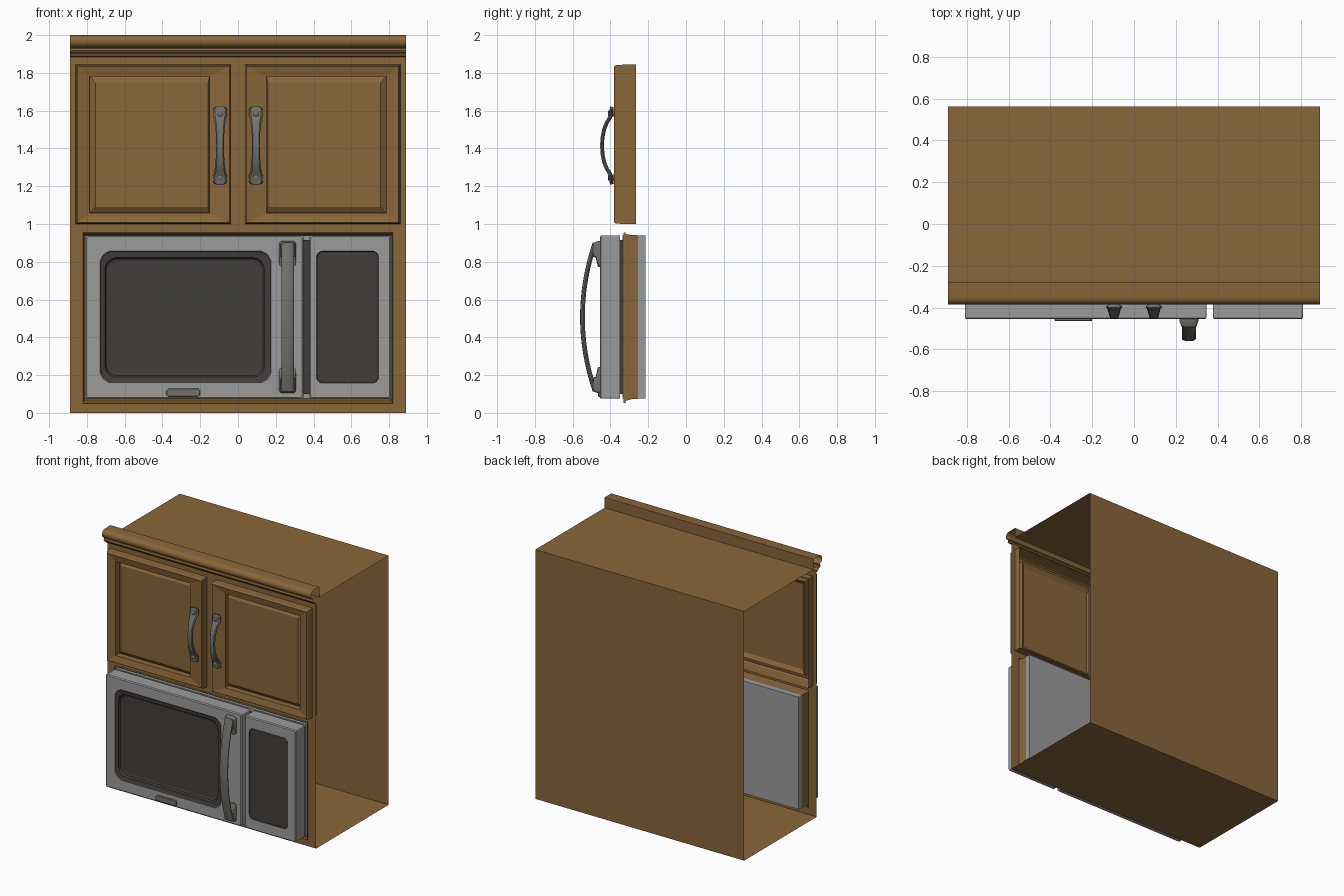
import bpy, bmesh, math
from mathutils import Vector

if "Cube" in bpy.data.objects:
    bpy.data.objects.remove(bpy.data.objects["Cube"])


def material(name, rgb):
    m = bpy.data.materials.new(name)
    m.diffuse_color = (*rgb, 1)
    m.use_nodes = True
    m.node_tree.nodes["Principled BSDF"].inputs["Base Color"].default_value = m.diffuse_color
    return m


WOOD = material("wood", (0.25, 0.135, 0.042))
STEEL = material("steel", (0.33, 0.33, 0.335))
DARK = material("dark_glass", (0.055, 0.047, 0.043))
METAL = material("handle_metal", (0.17, 0.165, 0.15))


def make(name, verts, faces, mat, smooth=False):
    me = bpy.data.meshes.new(name)
    me.from_pydata([tuple(v) for v in verts], [], faces)
    bm = bmesh.new()
    bm.from_mesh(me)
    bmesh.ops.recalc_face_normals(bm, faces=bm.faces[:])
    bm.to_mesh(me)
    bm.free()
    ob = bpy.data.objects.new(name, me)
    bpy.context.collection.objects.link(ob)
    me.materials.append(mat)
    if smooth:
        bpy.ops.object.select_all(action='DESELECT')
        ob.select_set(True)
        bpy.context.view_layer.objects.active = ob
        bpy.ops.object.shade_smooth_by_angle(angle=math.radians(35))
    return ob


def loft(name, loops, mat, start=False, end=True, smooth=False):
    """Bridge closed loops of equal length, optionally capping the ends."""
    n = len(loops[0])
    verts = [v for lp in loops for v in lp]
    faces = [(k * n + i, k * n + (i + 1) % n, (k + 1) * n + (i + 1) % n, (k + 1) * n + i)
             for k in range(len(loops) - 1) for i in range(n)]
    if start:
        faces.append(tuple(range(n)))
    if end:
        faces.append(tuple(range(len(verts) - n, len(verts))))
    return make(name, verts, faces, mat, smooth)


def rect(x0, x1, z0, z1, y):
    return [(x0, y, z0), (x1, y, z0), (x1, y, z1), (x0, y, z1)]


def rrect(x0, x1, z0, z1, y, r=0.01, n=6):
    pts = []
    for q, (cx, cz) in enumerate([(x1 - r, z1 - r), (x0 + r, z1 - r), (x0 + r, z0 + r), (x1 - r, z0 + r)]):
        for i in range(n + 1):
            a = math.pi / 2 * (q + i / n)
            pts.append((cx + r * math.cos(a), y, cz + r * math.sin(a)))
    return pts


def extrude_x(name, prof, mat, smooth=False, w=0.89):
    n = len(prof)
    verts = [(s * w, y, z) for s in (-1, 1) for y, z in prof]
    return make(name, verts, [(i, i + 1, n + i + 1, n + i) for i in range(n - 1)], mat, smooth)


def strap(name, x, path, thick, mat):
    """Curved flat bar; path entries are (y, z, half width)."""
    loops = []
    for i, (y, z, w) in enumerate(path):
        a, b = path[max(i - 1, 0)], path[min(i + 1, len(path) - 1)]
        t = Vector((0, b[0] - a[0], b[1] - a[1])).normalized()
        nrm = Vector((0, -t.z, t.y))
        c, h = Vector((x, y, z)), thick / 2
        sec = [(-1, -.3), (-.75, -1), (.75, -1), (1, -.3), (1, .3), (.75, 1), (.25, 1.25),
               (-.25, 1.25), (-.75, 1), (-1, .3)]
        loops.append([c + Vector((u * w, 0, 0)) + nrm * v * h for u, v in sec])
    return loft(name, loops, mat, start=True, smooth=True)


FRAME_Y = -0.32

# Open-sided carcass: floor, back and top
extrude_x("cabinet_carcass", [(FRAME_Y, 0), (0.563, 0), (0.563, 1.92), (-0.28, 1.92)], WOOD)

# Face frame with three openings
xs = [-.89, -.86, -.82, -.038, .038, .82, .86, .89]
zs = [0, .05, .955, 1, 1.845, 1.89]
cells = []
for i in range(7):
    for j in range(5):
        appliance = j == 1 and 2 <= i <= 4
        doors = j == 3 and i in (1, 2, 4, 5)
        if not (appliance or doors):
            cells.append((i * 6 + j, (i + 1) * 6 + j, (i + 1) * 6 + j + 1, i * 6 + j + 1))
make("face_frame", [(x, FRAME_Y, z) for x in xs for z in zs], cells, WOOD)

# Crown moulding: bead below, rounded roll on top
crown = [(FRAME_Y, 1.885), (-.335, 1.888), (-.345, 1.905), (-.36, 1.908), (-.365, 1.918), (-.36, 1.93), (-.345, 1.935)]
crown += [(-.352 - .033 * math.cos(a), 1.967 + .033 * math.sin(a))
          for a in [math.pi * (k / 8 - .5) for k in range(9)]]
crown += [(-.28, 2.0), (-.28, 1.92)]
extrude_x("crown_moulding", crown, WOOD, smooth=True)

for side, label in ((-1, "left"), (1, "right")):
    # Door: outer wall, mitred frame, groove and raised panel
    def r(a, b, z0, z1, y):
        return rect(side * a, side * b, z0, z1, y)
    loft(label + "_door", [
        r(.038, .86, 1.0, 1.845, -.265), r(.038, .86, 1.0, 1.845, -.31),
        r(.038, .858, 1.002, 1.841, -.37), r(.045, .851, 1.009, 1.834, -.38),
        r(.15, .785, 1.058, 1.782, -.368), r(.152, .783, 1.06, 1.78, -.325),
        r(.158, .755, 1.09, 1.748, -.345)], WOOD)

    # Arched door pull with scalloped feet and screws
    cx, zc = side * .095, 1.415
    half = [(.205, -.392, .018), (.2, -.394, .03), (.19, -.396, .038), (.178, -.397, .033),
            (.165, -.398, .038), (.15, -.403, .033), (.125, -.419, .028), (.09, -.434, .024),
            (.045, -.443, .021)]
    path = [(y, zc + d, w) for d, y, w in half] + [(-.446, zc, .02)]
    path += [(y, zc - d, w) for d, y, w in reversed(half)]
    strap(label + "_door_pull", cx, path, .018, METAL)
    for z, end in ((zc + .17, "top"), (zc - .17, "bottom")):
        disc = lambda rad, y: rrect(cx - rad, cx + rad, z - rad, z + rad, y, rad * .999, 4)
        loft(f"{label}_pull_screw_{end}", [disc(.016, -.38), disc(.016, -.41), disc(.01, -.414)],
             METAL, smooth=True)

# Wooden trim around the appliance opening
loft("opening_trim", [rect(-.82 + d, .82 - d, .05 + e, .955 - f, y) for d, e, f, y in
     ((0, 0, 0, FRAME_Y), (.001, .003, .002, -.332), (.005, .012, .008, -.325),
      (.009, .022, .013, -.29), (.01, .025, .015, -.255))], WOOD, end=False)

# Oven body and dark gasket
loft("oven_body", [rect(-.81, .81, .075, .94, -.335), rect(-.81, .81, .075, .94, -.215)], STEEL, start=True)
loft("oven_gasket", [rect(-.785, .785, .1, .915, -.335), rect(-.785, .785, .1, .915, -.352)], DARK, start=True)


def fascia(name, x0, x1, hole, rad):
    z0, z1, e = .075, .94, .007
    loft(name, [rrect(x0 + .01, x1 - .01, z0 + .01, z1 - .01, -.349), rrect(x0, x1, z0, z1, -.35),
                rrect(x0, x1, z0, z1, -.449), rrect(x0 + e, x1 - e, z0 + e, z1 - e, -.456),
                rrect(*hole, -.456, rad)], STEEL, start=True, end=False, smooth=False)


# Oven door with stepped window
fascia("oven_door", -.81, .347, (-.73, .175, .16, .857), .06)
loft("oven_window", [
    rrect(-.73, .175, .16, .857, -.456, .06), rrect(-.722, .167, .168, .849, -.45, .056),
    rrect(-.705, .14, .19, .822, -.446, .06), rrect(-.698, .132, .197, .815, -.432, .06),
    rrect(-.68, .115, .212, .805, -.428, .05)], DARK)

# Control panel with inset screen
fascia("control_panel", .378, .81, (.415, .745, .157, .857), .035)
loft("control_screen", [rrect(.415, .745, .157, .857, -.456, .035),
                        rrect(.419, .741, .161, .853, -.452, .032)], DARK)

# Blank badge plate under the window
loft("badge_plate", [rrect(-.38, -.2, .085, .13, -.456, .015), rrect(-.38, -.2, .085, .13, -.462, .015),
                     rrect(-.376, -.204, .089, .126, -.465, .012)], METAL)

# Bowed oven handle on two feet
zm, hl = .507, .39
bow = []
for k in range(17):
    u = -1 + k / 8
    bow.append((-.481 - .066 * (1 - u * u), zm + hl * u, .034))
strap("oven_handle", .263, bow, .022, METAL)
for s, end in ((-1, "bottom"), (1, "top")):
    za, zb = sorted((zm + s * .265, zm + s * .403))
    zc, zd = sorted((zm + s * .315, zm + s * .398))
    loft("oven_handle_foot_" + end, [
        rrect(.217, .308, za, zb, -.455, .02), rrect(.217, .308, za, zb, -.466, .02),
        rrect(.223, .303, zc, zd, -.478, .015), rrect(.226, .3, zc + .004, zd - .004, -.49, .013)],
        METAL, smooth=True)
